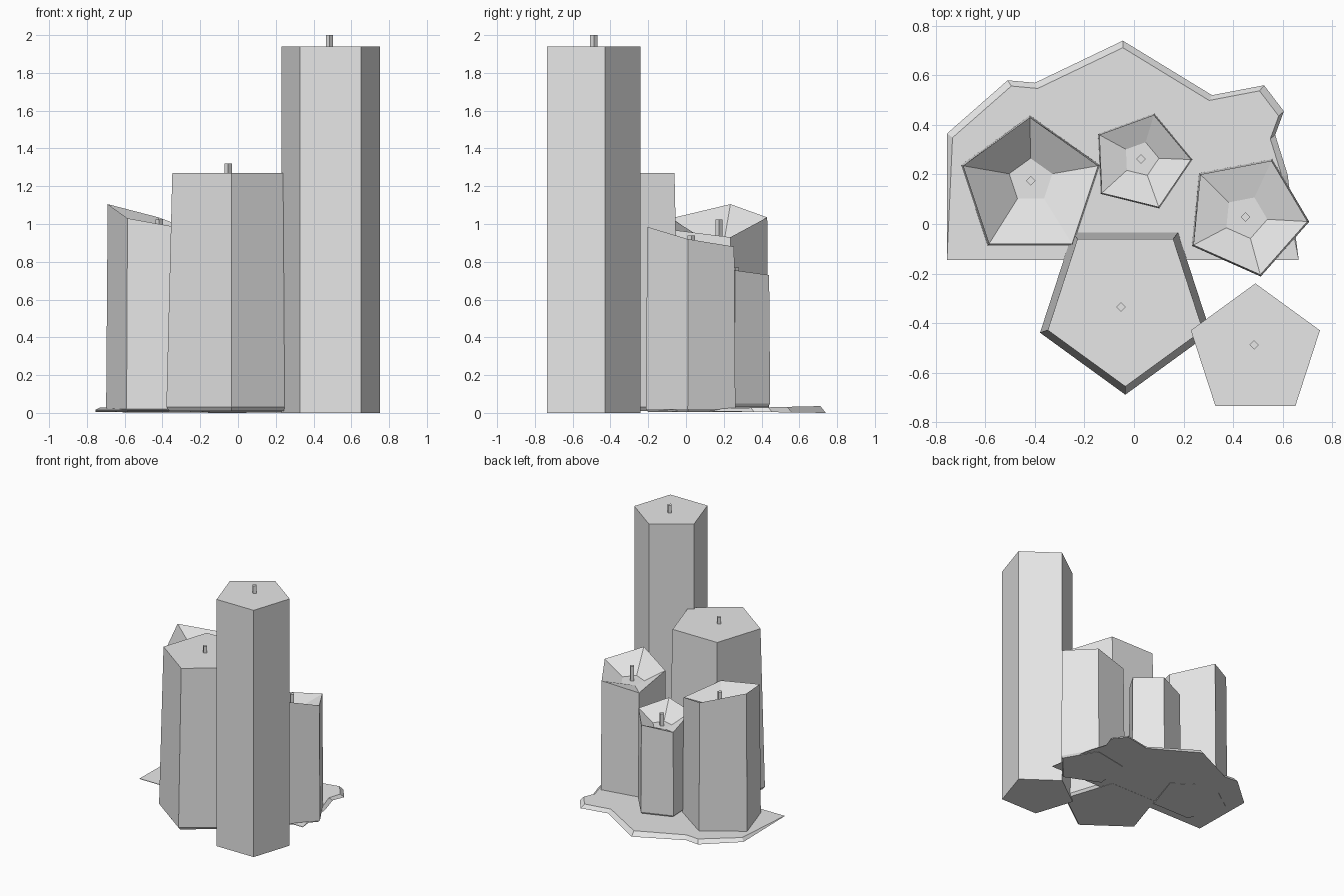
import bpy, bmesh
from math import cos, sin, radians
from mathutils import Vector

cube = bpy.data.objects.get("Cube")
if cube:
    bpy.data.objects.remove(cube, do_unlink=True)

wax = bpy.data.materials.new("pale_grey_wax")
GREY = (0.8, 0.8, 0.8, 1)
wax.diffuse_color = GREY
wax.use_nodes = True
wax.node_tree.nodes["Principled BSDF"].inputs["Base Color"].default_value = GREY


def loft(name, rings):
    """Skin a stack of matching rings, from the bottom up, and cap both ends."""
    bm = bmesh.new()
    loops = [[bm.verts.new(p) for p in ring] for ring in rings]
    n = len(loops[0])
    for low, high in zip(loops, loops[1:]):
        for i in range(n):
            j = (i + 1) % n
            bm.faces.new((low[i], low[j], high[j], high[i]))
    bm.faces.new(loops[0][::-1])
    bm.faces.new(loops[-1])
    bmesh.ops.recalc_face_normals(bm, faces=bm.faces)
    mesh = bpy.data.meshes.new(name)
    bm.to_mesh(mesh)
    bm.free()
    mesh.materials.append(wax)
    obj = bpy.data.objects.new(name, mesh)
    bpy.context.collection.objects.link(obj)
    return obj


def ring(x, y, z, r, sides=5, start=90):
    angles = [radians(start + 360 * i / sides) for i in range(sides)]
    return [(x + r * cos(a), y + r * sin(a), z) for a in angles]


def scaled(points, centre, factor, z):
    """Copy a rim about its centre, flattened to one height."""
    c = Vector(centre)
    return [(*(c + (Vector(p[:2]) - c) * factor), z) for p in points]


def wick(name, x, y, low, high):
    loft(name, [ring(x, y, low, 0.019, 4), ring(x, y, high, 0.019, 4)])


def melted_candle(name, rim, bowl_centre, bowl_z, bowl_scale, base_z, wick_top):
    """Candle with an uneven rim around a sunken bowl."""
    n = len(rim)
    middle = (sum(p[0] for p in rim) / n, sum(p[1] for p in rim) / n)
    foot = scaled(rim, middle, 1.03, base_z + 0.015)
    base = scaled(rim, middle, 0.98, base_z)
    bowl = [(bowl_centre[0] + (p[0] - middle[0]) * bowl_scale,
             bowl_centre[1] + (p[1] - middle[1]) * bowl_scale, bowl_z) for p in rim]
    loft(name, [base, foot, rim, bowl])
    wick(name + "_wick", *bowl_centre, bowl_z - 0.02, wick_top)


# Tall straight candle
loft("tall_candle", [ring(0.49, -0.514, 0, 0.274), ring(0.49, -0.514, 1.94, 0.274)])
wick("tall_candle_wick", 0.485, -0.488, 1.92, 2.0)

# Wide tapered candle with a bevelled foot
loft("wide_candle", [ring(-0.035, -0.327, z, r, start=-90)
                     for z, r in ((0.01, 0.345), (0.03, 0.362), (1.27, 0.329))])
wick("wide_candle_wick", -0.052, -0.335, 1.25, 1.32)

# Three melted candles
melted_candle("left_melted_candle",
              [(-0.42, 0.43, 1.035), (-0.69, 0.235, 1.105), (-0.585, -0.08, 1.03),
               (-0.25, -0.08, 0.97), (-0.145, 0.235, 0.93)],
              (-0.417, 0.175), 0.915, 0.32, 0.005, 1.025)
melted_candle("small_melted_candle",
              [(0.08, 0.44, 0.73), (-0.14, 0.36, 0.70), (-0.13, 0.125, 0.77),
               (0.10, 0.068, 0.80), (0.23, 0.26, 0.755)],
              (0.028, 0.262), 0.675, 0.36, 0.035, 0.77)
melted_candle("right_melted_candle",
              [(0.555, 0.255, 0.88), (0.268, 0.2, 0.84), (0.24, -0.085, 0.915),
               (0.51, -0.205, 0.985), (0.70, 0.01, 0.92)],
              (0.45, 0.028), 0.825, 0.36, 0.005, 0.94)

# Wax pool, thinning to a straight front edge
outline = [(-0.755, -0.145), (0.665, -0.145), (0.62, 0.2), (0.57, 0.36), (0.605, 0.455),
           (0.525, 0.56), (0.315, 0.52), (-0.045, 0.74), (-0.4, 0.57), (-0.51, 0.58),
           (-0.755, 0.365)]
under, top = [], []
for x, y in outline:
    t = (y + 0.145) / 0.885
    inset = 1 if t == 0 else 0.968
    under.append((x, y, 0.012 * (1 - t)))
    top.append((-0.05 + (x + 0.05) * inset, -0.145 + (y + 0.145) * inset, 0.016 + 0.02 * t))
loft("wax_pool", [under, top])
